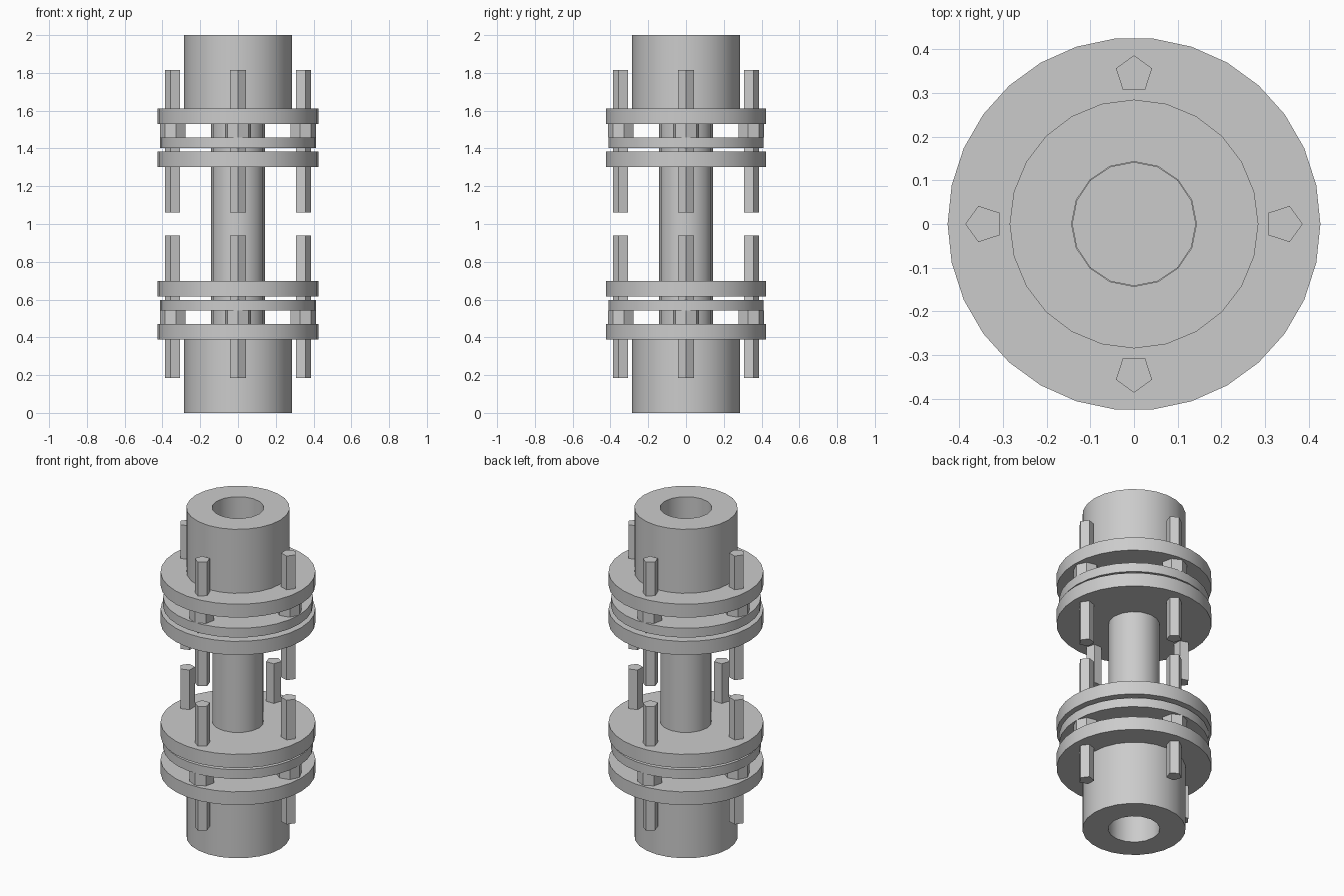
import bpy
import bmesh
from math import cos, sin, pi, radians

cube = bpy.data.objects.get("Cube")
if cube:
    bpy.data.objects.remove(cube)

steel = bpy.data.materials.new("grey steel")
steel.use_nodes = True
colour = (0.6, 0.6, 0.6, 1)
steel.diffuse_color = colour
steel.node_tree.nodes["Principled BSDF"].inputs["Base Color"].default_value = colour


def prism(name, radius, sides, low, high, bore=0, bore_sides=16,
          reach=0, turn=0, smooth=True):
    """Upright prism with an optional bore, set out from the axis by reach."""
    bm = bmesh.new()
    loops = [(radius, sides)] + ([(bore, bore_sides)] if bore else [])
    for r, n in loops:
        ring = [bm.verts.new((reach * cos(turn) + r * cos(turn + 2 * pi * i / n),
                              reach * sin(turn) + r * sin(turn + 2 * pi * i / n),
                              low)) for i in range(n)]
        if not bore:
            bm.faces.new(ring)
        for i in range(n):
            if bore:
                bm.edges.new((ring[i - 1], ring[i]))
    if bore:
        bmesh.ops.triangle_fill(bm, edges=bm.edges[:], use_beauty=True)
    result = bmesh.ops.extrude_face_region(bm, geom=bm.faces[:], use_keep_orig=True)
    moved = [v for v in result["geom"] if isinstance(v, bmesh.types.BMVert)]
    bmesh.ops.translate(bm, verts=moved, vec=(0, 0, high - low))
    bmesh.ops.recalc_face_normals(bm, faces=bm.faces[:])
    mesh = bpy.data.meshes.new(name)
    bm.to_mesh(mesh)
    bm.free()
    mesh.materials.append(steel)
    obj = bpy.data.objects.new(name, mesh)
    bpy.context.collection.objects.link(obj)
    if smooth:
        bpy.ops.object.select_all(action="DESELECT")
        obj.select_set(True)
        bpy.context.view_layer.objects.active = obj
        bpy.ops.object.shade_smooth_by_angle(angle=radians(30))
    return obj


# Central shaft, plugging the inner end of both hub bores
prism("shaft", 0.142, 16, 0.47, 1.53)

# Two mirrored coupling ends
for end, side in (("upper", 1), ("lower", -1)):
    def part(name, radius, sides, near, far, **options):
        # near and far are heights measured from the middle of the shaft
        low, high = sorted((1 + side * near, 1 + side * far))
        prism(f"{end}_{name}", radius, sides, low, high, **options)

    part("hub", 0.285, 24, 0.611, 1, bore=0.143)
    part("outer_flange", 0.427, 30, 0.53, 0.611, bore=0.143)
    part("disc_pack", 0.413, 30, 0.402, 0.458)
    part("inner_flange", 0.427, 30, 0.302, 0.385)

    # Bolts and their spacer washers
    for i in range(4):
        place = dict(reach=0.343, turn=i * pi / 2, smooth=False)
        part(f"bolt_{i + 1}", 0.0435, 5, 0.061, 0.816, **place)
        part(f"spacer_{i + 1}", 0.071, 7, 0.458, 0.53, **place)
